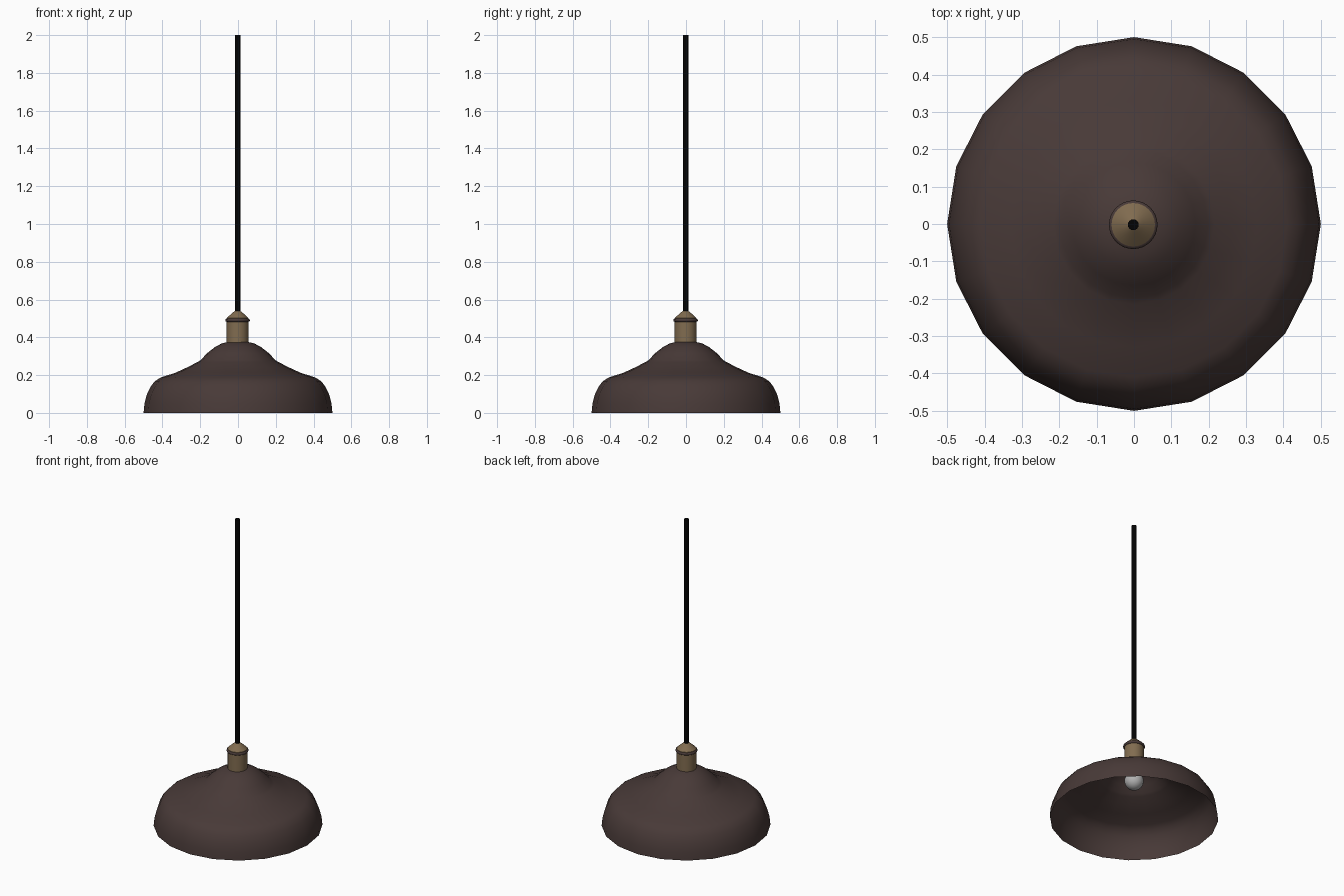
import bpy, bmesh, math

if "Cube" in bpy.data.objects:
    bpy.data.objects.remove(bpy.data.objects["Cube"])


def material(name, rgb):
    m = bpy.data.materials.new(name)
    m.diffuse_color = (*rgb, 1)
    m.use_nodes = True
    m.node_tree.nodes["Principled BSDF"].inputs["Base Color"].default_value = m.diffuse_color
    return m


def lathe(name, profile, sides, mat=None, angle=40, shift=-0.002):
    """Spin a (radius, z) profile about z; zero radii become poles."""
    bm = bmesh.new()
    verts = [bm.verts.new((r, 0, z)) for r, z in profile]
    edges = [bm.edges.new(pair) for pair in zip(verts, verts[1:])]
    bmesh.ops.spin(bm, geom=verts + edges, cent=(0, 0, 0), axis=(0, 0, 1),
                   angle=math.tau, steps=sides, use_merge=True)
    bmesh.ops.remove_doubles(bm, verts=bm.verts, dist=1e-5)
    bmesh.ops.recalc_face_normals(bm, faces=bm.faces)
    # open shells: make sure the outside faces outward
    if sum(f.normal.dot(f.calc_center_median()) for f in bm.faces) < 0:
        bmesh.ops.reverse_faces(bm, faces=bm.faces)
    me = bpy.data.meshes.new(name)
    bm.to_mesh(me)
    bm.free()
    ob = bpy.data.objects.new(name, me)
    ob.location = (shift, shift, 0)
    bpy.context.collection.objects.link(ob)
    if mat:
        me.materials.append(mat)
    bpy.ops.object.select_all(action='DESELECT')
    ob.select_set(True)
    bpy.context.view_layer.objects.active = ob
    bpy.ops.object.shade_smooth_by_angle(angle=math.radians(angle))
    return ob


brown = material("dark_brown", (0.065, 0.042, 0.039))
brass = material("aged_brass", (0.22, 0.15, 0.08))
black = material("black", (0.001, 0.001, 0.001))
glass = material("grey_glass", (0.45, 0.45, 0.45))

# Shade: 20-sided thin bell, open at the bottom
lathe("shade", [(0.5, 0), (0.495, 0.05), (0.482, 0.10), (0.462, 0.14),
                (0.44, 0.168), (0.41, 0.187), (0.33, 0.213), (0.265, 0.243),
                (0.215, 0.269), (0.198, 0.279), (0.165, 0.315), (0.12, 0.35),
                (0.085, 0.368), (0.055, 0.375)], 20, brown, 50, 0)

# Lamp holder: barrel reaching into the shade, with a tapered cap
lathe("lamp_holder", [(0.058, 0.32), (0.058, 0.495), (0.058, 0.502),
                      (0.027, 0.53), (0.014, 0.54)], 32, brass, 30)

# Dark rounded collar around the holder
lathe("collar", [(0.057, 0.482), (0.063, 0.484), (0.065, 0.490),
                 (0.063, 0.497), (0.057, 0.499)], 32, brown, 60)

# Cord
lathe("cord", [(0.0145, 0.53), (0.0145, 2.0), (0, 2.0)], 16, black)

# Bulb: globe blending into a neck
globe = [(0.057 * math.sin(a), 0.256 - 0.057 * math.cos(a))
         for a in (math.radians(d) for d in range(0, 141, 14))]
globe[0] = (0, globe[0][1])
lathe("bulb", globe + [(0.03, 0.315), (0.03, 0.35)], 24, glass)
